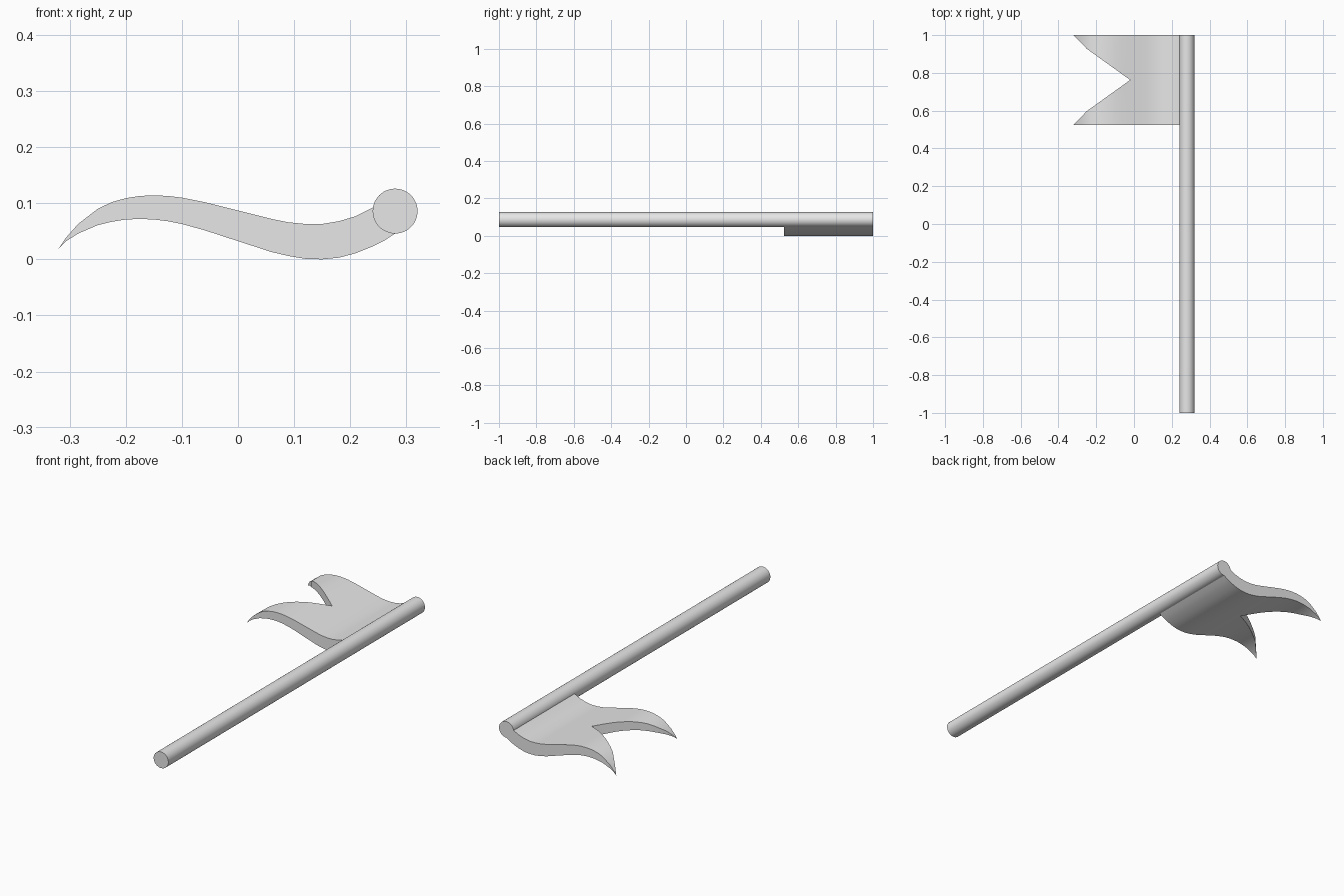
import bpy, bmesh, math
from mathutils import Matrix

if "Cube" in bpy.data.objects:
    bpy.data.objects.remove(bpy.data.objects["Cube"])

grey = bpy.data.materials.new("light grey")
grey.diffuse_color = (0.8, 0.8, 0.8, 1)
grey.use_nodes = True
grey.node_tree.nodes["Principled BSDF"].inputs["Base Color"].default_value = grey.diffuse_color


def finish(bm, name):
    bmesh.ops.recalc_face_normals(bm, faces=bm.faces)
    mesh = bpy.data.meshes.new(name)
    bm.to_mesh(mesh)
    bm.free()
    obj = bpy.data.objects.new(name, mesh)
    bpy.context.collection.objects.link(obj)
    mesh.materials.append(grey)
    bpy.ops.object.select_all(action='DESELECT')
    obj.select_set(True)
    bpy.context.view_layer.objects.active = obj
    bpy.ops.object.shade_smooth_by_angle(angle=math.radians(30))


# Pole: long round rod lying along y
bm = bmesh.new()
bmesh.ops.create_cone(bm, cap_ends=True, segments=48, radius1=0.04, radius2=0.04, depth=2,
                      matrix=Matrix.Translation((0.28, 0, 0.086)) @ Matrix.Rotation(math.pi / 2, 4, 'X'))
finish(bm, "pole")

# Flag: wavy tapering section as (x, upper z, lower z), from the tips to the pole
section = [(-0.32, 0.019, 0.019), (-0.307, 0.038, 0.032), (-0.285, 0.063, 0.046),
           (-0.25, 0.09, 0.061), (-0.225, 0.102, 0.067), (-0.2, 0.109, 0.071),
           (-0.175, 0.113, 0.072), (-0.15, 0.114, 0.071), (-0.125, 0.113, 0.068),
           (-0.1, 0.11, 0.063), (-0.06, 0.102, 0.052), (-0.02, 0.092, 0.039),
           (0.02, 0.082, 0.026), (0.06, 0.072, 0.013), (0.09, 0.066, 0.006),
           (0.12, 0.063, 0.001), (0.15, 0.063, 0.0), (0.18, 0.068, 0.003),
           (0.21, 0.077, 0.011), (0.24, 0.092, 0.023), (0.26, 0.102, 0.033),
           (0.28, 0.11, 0.046)]
MID, HALF = 0.7625, 0.2375


def notch(x):
    """Half width of the swallowtail cut at x."""
    if x >= -0.02:
        return 0.0
    if x >= -0.25:
        return 0.165 * (-0.02 - x) / 0.23
    return 0.165 + (HALF - 0.165) * (-0.25 - x) / 0.07


bm = bmesh.new()
for side in (-1, 1):
    rings = []
    for x, top, low in section:
        inner, outer = MID + side * notch(x), MID + side * HALF
        rings.append([bm.verts.new(p) for p in
                      ((x, inner, low), (x, outer, low), (x, outer, top), (x, inner, top))])
    for i, (a, b) in enumerate(zip(rings, rings[1:])):
        for k in range(4):
            # no wall along the seam where both halves join
            if k == 3 and section[i][0] >= -0.02:
                continue
            bm.faces.new((a[k], a[(k + 1) % 4], b[(k + 1) % 4], b[k]))
    bm.faces.new(rings[-1])
bmesh.ops.remove_doubles(bm, verts=bm.verts, dist=1e-5)
finish(bm, "flag")
